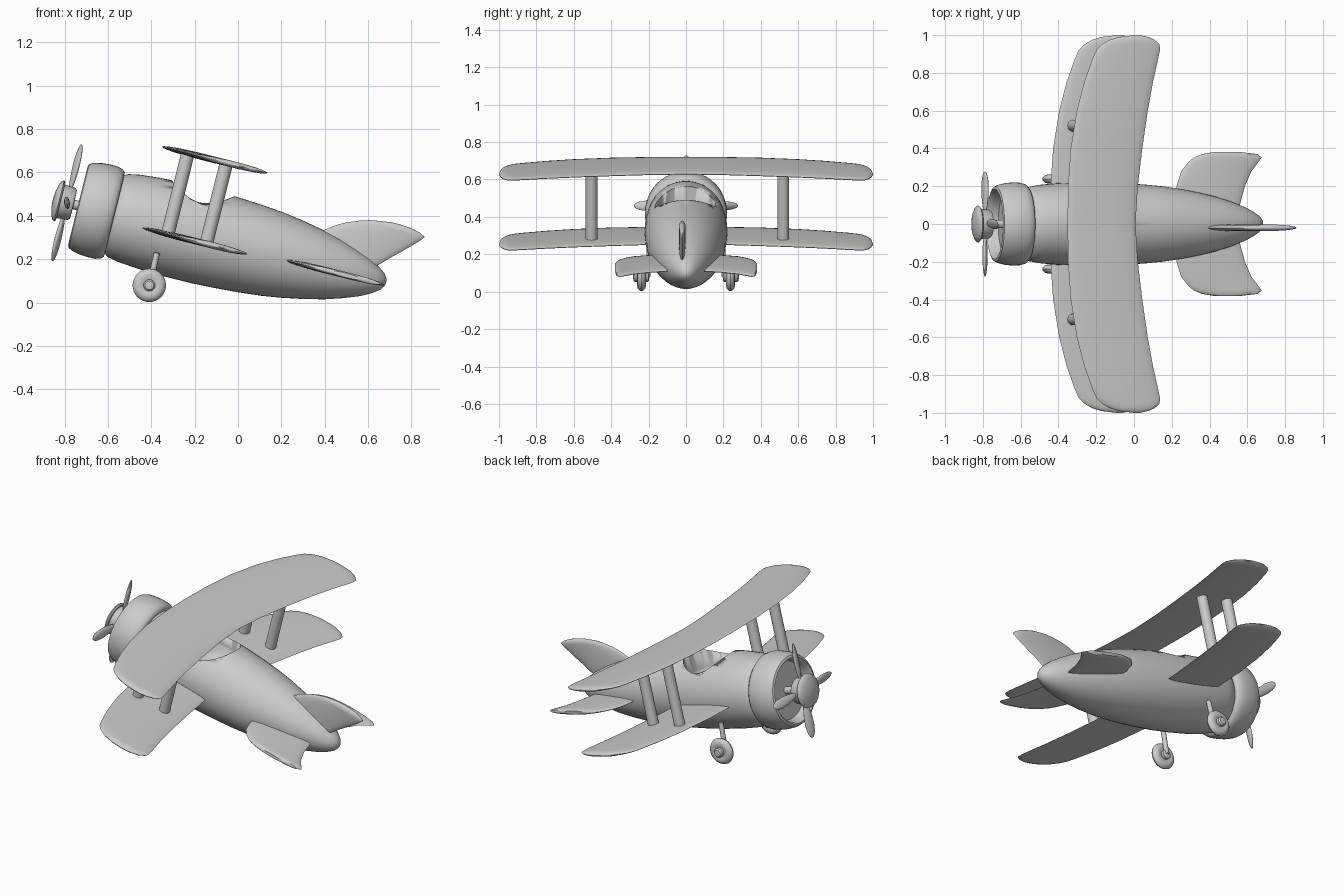
import bpy, bmesh
from math import sin, cos, pi, radians
from mathutils import Matrix, Vector

if "Cube" in bpy.data.objects:
    bpy.data.objects.remove(bpy.data.objects["Cube"])

TILT = radians(14)
# airframe space: x runs to the tail along the fuselage axis, origin in the cowl
FRAME = Matrix.Translation((-0.65, 0, 0.425)) @ Matrix.Rotation(TILT, 4, 'Y')
ALONG_X = Matrix.Rotation(pi / 2, 4, 'Y')


def finish(name, bm, mat, angle=40):
    bmesh.ops.recalc_face_normals(bm, faces=bm.faces[:])
    me = bpy.data.meshes.new(name)
    bm.to_mesh(me)
    bm.free()
    ob = bpy.data.objects.new(name, me)
    bpy.context.collection.objects.link(ob)
    ob.matrix_world = mat
    bpy.ops.object.select_all(action='DESELECT')
    ob.select_set(True)
    bpy.context.view_layer.objects.active = ob
    bpy.ops.object.shade_smooth_by_angle(angle=radians(angle))
    return ob


def skin(bm, rings):
    n = len(rings[0])
    vs = [[bm.verts.new(p) for p in r] for r in rings]
    for a, b in zip(vs, vs[1:]):
        for i in range(n):
            bm.faces.new((a[i], a[(i + 1) % n], b[(i + 1) % n], b[i]))
    bm.faces.new(vs[0])
    bm.faces.new(vs[-1])


def lathe(name, profile, mat, segs=48):
    """Revolve (height, radius) pairs around local z, then place by mat."""
    bm = bmesh.new()
    skin(bm, [[(r * cos(2 * pi * i / segs), r * sin(2 * pi * i / segs), h)
               for i in range(segs)] for h, r in profile])
    return finish(name, bm, mat)


def rod(name, a, b, r, mat=Matrix()):
    a, b = Vector(a), Vector(b)
    d = b - a
    q = d.to_track_quat('Z', 'Y').to_matrix().to_4x4()
    L = d.length
    return lathe(name, [(0, r * .8), (r * .2, r), (L - r * .2, r), (L, r * .8)],
                 mat @ Matrix.Translation(a) @ q, 20)


def surface(name, stations, place, thick=0.015, n=20):
    """Loft lens sections; stations are (span, leading x, trailing x)."""
    bm = bmesh.new()
    rings = []
    for s, le, te in stations:
        h, m = (te - le) / 2, (te + le) / 2
        t = thick * min(1, h / 0.12)
        rings.append([place(m - h * cos(2 * pi * i / n), s, t * sin(2 * pi * i / n))
                      for i in range(n)])
    skin(bm, rings)
    return finish(name, bm, FRAME)


def mirrored(half):
    return [(-s, l, t) for s, l, t in reversed(half) if s > 0] + half


def to_axis(half, w):
    return [(s, (l + .65 - w * sin(TILT)) / cos(TILT), (t + .65 - w * sin(TILT)) / cos(TILT))
            for s, l, t in half]


# fuselage
fuselage = lathe("fuselage", [
    (.06, .15), (.075, .18), (.1, .197), (.15, .207), (.25, .216), (.38, .221), (.5, .221),
    (.6, .217), (.74, .208), (.83, .199), (.92, .186), (1.02, .167), (1.115, .145), (1.2, .118),
    (1.275, .089), (1.325, .062), (1.355, .04), (1.37, .02), (1.374, .004)], FRAME @ ALONG_X)

# cockpit opening cut into the fuselage
cutter = lathe("cockpit_cutter", [(.005, .3), (.01, .7), (.04, .9), (.09, 1), (.4, 1)],
               FRAME @ Matrix.Translation((.45, 0, 0)) @ Matrix.Diagonal((.15, .162, 1, 1)))
cutter.hide_render = True
mod = fuselage.modifiers.new("cockpit", 'BOOLEAN')
mod.operation, mod.solver, mod.object = 'DIFFERENCE', 'EXACT', cutter
bpy.context.view_layer.objects.active = fuselage
bpy.ops.object.modifier_apply(modifier=mod.name)
bpy.data.objects.remove(cutter)

# engine cowl with recessed front
lathe("engine_cowl", [
    (-.03, .01), (-.03, .165), (-.06, .172), (-.082, .177), (-.091, .186), (-.086, .199),
    (-.066, .209), (-.03, .217), (.01, .220), (.045, .219), (.07, .212), (.082, .2),
    (.084, .18), (.08, .01)], FRAME @ ALONG_X)

# propeller: shaft, hub, spinner cap and four blades
rod("propeller_shaft", (-.12, 0, 0), (-.02, 0, 0), .022, FRAME)
lathe("propeller_hub", [(-.18, .07), (-.175, .08), (-.122, .076), (-.112, .068), (-.11, .01)],
      FRAME @ ALONG_X, 32)
lathe("spinner_cap", [(-.21, .005), (-.207, .04), (-.2, .07), (-.19, .092), (-.18, .098),
                      (-.173, .09), (-.172, .01)], FRAME @ ALONG_X, 32)
for k in range(4):
    bm = bmesh.new()
    bmesh.ops.create_uvsphere(bm, u_segments=20, v_segments=14, radius=1)
    for v in bm.verts:
        v.co.y *= .85 + .25 * v.co.z
    finish("propeller_blade_%d" % (k + 1), bm,
           FRAME @ Matrix.Rotation(k * pi / 2, 4, 'X') @ Matrix.Translation((-.143, 0, .165))
           @ Matrix.Rotation(radians(22), 4, 'Z') @ Matrix.Diagonal((.013, .032, .113, 1)))

# upper and lower wings share one swept outline
WING = to_axis([(0, -.352, .008), (.2, -.349, .02), (.4, -.335, .044), (.6, -.303, .073),
                (.75, -.264, .1), (.87, -.222, .127), (.92, -.2, .137), (.95, -.172, .136),
                (.975, -.128, .11), (.99, -.08, .075), (1.0, 0.0, .03)], .357)
for name, w in (("upper_wing", .357), ("lower_wing", -.028)):
    surface(name, mirrored(WING), lambda u, s, t, w=w: (u, s, w + t))

# wing struts
for side, y in (("left", -.505), ("right", .52)):
    for pos, u in (("front", .343), ("rear", .526)):
        rod("%s_%s_wing_strut" % (side, pos), (u, y, -.03), (u, y, .355), .031, FRAME)

# tailplane
TAIL = to_axis([(0, .21, .545), (.1, .215, .56), (.2, .225, .587), (.28, .25, .622),
                (.33, .29, .66), (.352, .317, .676), (.37, .36, .655), (.38, .42, .57)], -.013)
surface("tailplane", mirrored(TAIL), lambda u, s, t: (u, s, -.013 + t))

# tail fin
surface("tail_fin", [(.03, 1.0, 1.29), (.063, 1.0, 1.314), (.113, 1.0, 1.363),
                     (.158, 1.028, 1.412), (.2, 1.085, 1.455), (.225, 1.13, 1.48),
                     (.246, 1.185, 1.496), (.26, 1.23, 1.47), (.27, 1.29, 1.43),
                     (.275, 1.33, 1.37)],
        lambda u, s, t: (u, -.02 + t, s), .017)

# landing gear
for side, sg in (("left", -1), ("right", 1)):
    turn = (Matrix.Translation((-.409, sg * .238, .079))
            @ Matrix.Rotation(-sg * pi / 2, 4, 'X'))
    lathe(side + "_wheel", [(-.018, .01), (-.018, .03), (-.024, .045), (-.02, .062), (-.01, .073),
                            (0, .077), (.01, .073), (.02, .062), (.024, .045), (.018, .03),
                            (.018, .01)], turn, 32)
    lathe(side + "_wheel_hub", [(-.04, .02), (-.035, .027), (.035, .027), (.043, .02),
                                (.045, .005)], turn, 24)
    rod(side + "_gear_leg", (-.373, sg * .196, .23), (-.409, sg * .205, .079), .014)
